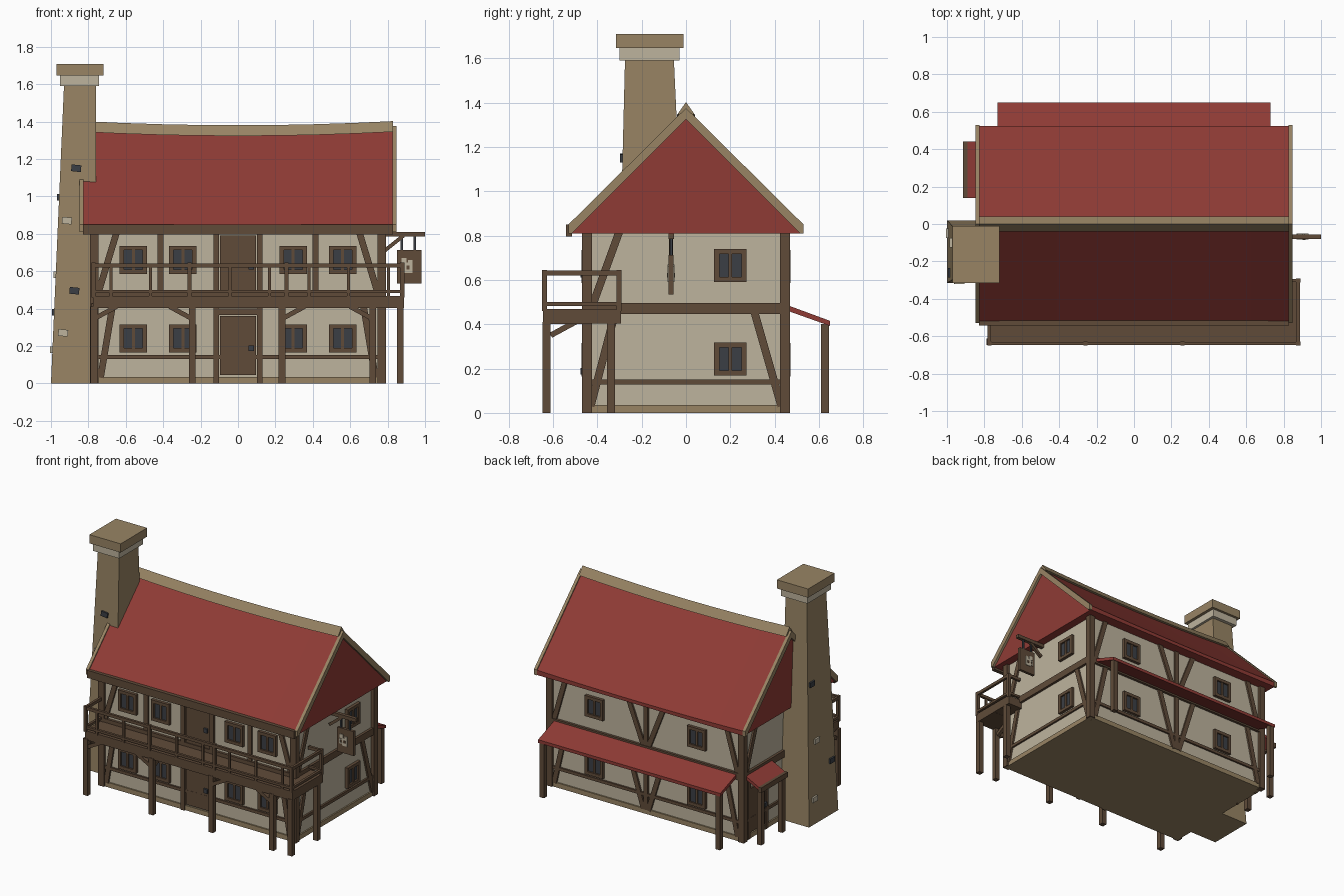
import bpy, bmesh, math
from mathutils import Matrix, Vector

if "Cube" in bpy.data.objects:
    bpy.data.objects.remove(bpy.data.objects["Cube"])


def material(name, *rgb):
    lin = [((c / 255 + 0.055) / 1.055) ** 2.4 for c in rgb] + [1]
    m = bpy.data.materials.new(name)
    m.use_nodes = True
    m.diffuse_color = lin
    m.node_tree.nodes["Principled BSDF"].inputs["Base Color"].default_value = lin
    return m


PLASTER = material("plaster", 190, 180, 158)
WOOD = material("dark wood", 96, 75, 57)
RED = material("red roof", 143, 59, 53)
STONE = material("tan stone", 152, 132, 100)
SLATE = material("slate grey", 59, 63, 69)
HOME = Matrix()


def finish(name, mat, bm):
    bmesh.ops.recalc_face_normals(bm, faces=bm.faces)
    me = bpy.data.meshes.new(name)
    bm.to_mesh(me)
    bm.free()
    me.materials.append(mat)
    ob = bpy.data.objects.new(name, me)
    bpy.context.collection.objects.link(ob)
    return ob


def box(name, mat, x, y, z, frame=HOME, tilt=0):
    """Box from three (low, high) ranges, optionally tilted in its wall plane."""
    mid = Vector([(a + b) / 2 for a, b in (x, y, z)])
    size = [abs(b - a) for a, b in (x, y, z)]
    bm = bmesh.new()
    bmesh.ops.create_cube(bm, size=1, matrix=frame @ Matrix.Translation(mid)
                          @ Matrix.Rotation(tilt, 4, 'Y') @ Matrix.Diagonal((*size, 1)))
    return finish(name, mat, bm)


def loft(name, mat, rings, frame=HOME):
    """Solid through matching rings of points."""
    bm = bmesh.new()
    vs = [[bm.verts.new(frame @ Vector(p)) for p in r] for r in rings]
    n = len(vs[0])
    for a, b in zip(vs, vs[1:]):
        for i in range(n):
            j = (i + 1) % n
            bm.faces.new((a[i], a[j], b[j], b[i]))
    bm.faces.new(vs[0])
    bm.faces.new(vs[-1])
    return finish(name, mat, bm)


def wall_frame(turn, dist):
    """Local x runs along the wall, local -y points out of it."""
    return Matrix.Rotation(math.radians(turn), 4, 'Z') @ Matrix.Translation((0, -dist, 0))


FRONT, RIGHT = wall_frame(0, .45), wall_frame(90, .77)
BACK, LEFT = wall_frame(180, .45), wall_frame(270, .77)


def timber(name, frame, a, b, w=.035, y=(-.013, .01)):
    """Straight timber between two (x, z) points on a wall."""
    dx, dz = b[0] - a[0], b[1] - a[1]
    half, cx, cz = math.hypot(dx, dz) / 2, (a[0] + b[0]) / 2, (a[1] + b[1]) / 2
    box(name, WOOD, (cx - half, cx + half), y, (cz - w / 2, cz + w / 2),
        frame, -math.atan2(dz, dx))


def window(frame, x, z):
    box("window_glass", SLATE, (x - .06, x + .06), (-.01, .01), (z - .06, z + .06), frame)
    for s in (-1, 1):
        box("window_jamb", WOOD, (x + s * .05, x + s * .073), (-.022, .01), (z - .075, z + .075), frame)
        box("window_rail", WOOD, (x - .052, x + .052), (-.022, .01), (z + s * .052, z + s * .075), frame)
    box("window_mullion", WOOD, (x - .008, x + .008), (-.018, .01), (z - .055, z + .055), frame)


def door(frame, x, z0, z1, w=.095):
    box("door", WOOD, (x - w, x + w), (-.012, .01), (z0, z1), frame)
    box("door_handle", SLATE, (x + .055, x + .085), (-.026, 0), ((z0 + z1) / 2 - .03, (z0 + z1) / 2), frame)


# Body
box("wall_core", PLASTER, (-.77, .77), (-.45, .45), (.02, .83))
box("plinth", STONE, (-.78, .78), (-.46, .46), (0, .035))
for sx in (-1, 1):
    for sy in (-1, 1):
        box("corner_post", WOOD, (sx * .745, sx * .792), (sy * .425, sy * .47), (0, .83))

# Horizontal beams on all walls
for frame, half in ((FRONT, .76), (BACK, .76), (RIGHT, .44), (LEFT, .44)):
    timber("floor_beam", frame, (-half, .47), (half, .47), .05, (-.018, .01))
    timber("sill_rail", frame, (-half, .14), (half, .14), .022)

# Front wall
for s in (-1, 1):
    timber("door_post", FRONT, (s * .116, 0), (s * .116, .82), .03, (-.02, .01))
    timber("upper_stud", FRONT, (s * .415, .48), (s * .415, .82), .033)
    timber("upper_brace", FRONT, (s * .645, .82), (s * .745, .49))
    timber("lower_brace", FRONT, (s * .665, .45), (s * .735, .03))
    for x in (.295, .56):
        for z in (.24, .66):
            window(FRONT, s * x, z)
door(FRONT, 0, .045, .36)
door(FRONT, 0, .49, .79)
box("door_lintel", WOOD, (-.13, .13), (-.02, .01), (.365, .4), FRONT)

# Right wall
timber("upper_brace", RIGHT, (-.42, .49), (-.3, .82))
timber("lower_brace", RIGHT, (-.43, .03), (-.32, .45))
timber("lower_brace", RIGHT, (.43, .03), (.31, .45))
window(RIGHT, .2, .665)
window(RIGHT, .2, .243)

# Back wall
for s in (-1, 1):
    for z0, z1 in ((.03, .45), (.49, .82)):
        timber("centre_brace", BACK, (s * .02, z0), (s * .15, z1))
        timber("corner_brace", BACK, (s * .735, z0), (s * .64, z1))
    for z in (.24, .66):
        window(BACK, s * .41, z)
timber("centre_stud", BACK, (0, .03), (0, .82))

# Left wall
timber("upper_brace", LEFT, (-.42, .49), (-.3, .82))
timber("upper_brace", LEFT, (.42, .49), (.3, .82))
door(LEFT, -.29, .045, .36, .08)
for u in (-.39, -.19):
    timber("side_door_post", LEFT, (u, 0), (u, .45), .03)


# Sagging roof
def sag(x):
    return -.022 * (1 - (x / .83) ** 2)


stations = [-.83 + 1.66 * i / 8 for i in range(9)]
loft("roof", RED, [[(x, -.525, .81), (x, -.525, .845 + sag(x) / 2), (x, 0, 1.365 + sag(x)),
                    (x, .525, .845 + sag(x) / 2), (x, .525, .81)] for x in stations])
loft("ridge_cap", STONE, [[(x, -.04, 1.345 + sag(x)), (x, 0, 1.402 + sag(x)),
                           (x, .04, 1.345 + sag(x)), (x, 0, 1.35 + sag(x))] for x in stations])
chevron = [(-.53, .81), (-.53, .85), (0, 1.375), (.53, .85),
           (.53, .81), (.515, .81), (0, 1.325), (-.515, .81)]
for s in (-1, 1):
    loft("barge_board", STONE, [[(s * x, y, z) for y, z in chevron] for x in (.825, .847)])
box("eave_board", WOOD, (-.83, .83), (-.542, -.515), (.795, .85))


# Chimney
def rect(x0, x1, y0, y1, z):
    return [(x0, y0, z), (x1, y0, z), (x1, y1, z), (x0, y1, z)]


loft("chimney_shaft", STONE, [rect(-1, -.76, -.315, .02, 0), rect(-.93, -.76, -.275, -.055, 1.6)])
box("chimney_neck", PLASTER, (-.952, -.742), (-.3, -.03), (1.59, 1.645))
box("chimney_cap", STONE, (-.97, -.72), (-.315, -.012), (1.645, 1.708))
for x, z, mat in ((-.865, 1.15, SLATE), (-.915, .87, PLASTER), (-.875, .495, SLATE), (-.935, .27, PLASTER)):
    y = -.315 + .025 * z
    box("chimney_front_stone", mat, (x - .026, x + .026), (y - .012, y + .02), (z - .018, z + .018), HOME, .1)
for y, z, mat in ((-.07, .995, SLATE), (-.1, .58, PLASTER), (-.26, .38, SLATE), (-.05, .18, PLASTER)):
    x = -1 + .044 * z
    box("chimney_side_stone", mat, (x - .012, x + .02), (y - .026, y + .026), (z - .018, z + .018))

# Balcony deck and posts
box("balcony_deck", WOOD, (-.775, .887), (-.645, -.45), (.402, .468))
box("balcony_wing", WOOD, (.77, .887), (-.6, -.293), (.403, .467))
posts = [(x, -.63) for x in (-.77, -.245, .235, .72, .868)] + [(.868, -.338)]
for x, y in posts:
    box("balcony_post", WOOD, (x - .018, x + .018), (y - .018, y + .018), (0, .41))
for x, s in ((-.77, 1), (-.245, -1), (.235, 1), (.72, -1)):
    timber("balcony_brace", FRONT, (x, .345), (x + s * .12, .41), .025, (-.195, -.165))
for x in (-.77, -.245, .235, .72):
    timber("deck_brace", wall_frame(90, x), (-.61, .35), (-.49, .415), .025, (-.012, .012))

# Balcony railing
for z0, z1 in ((.483, .5), (.62, .642)):
    box("front_rail", WOOD, (-.782, .887), (-.648, -.63), (z0, z1))
    box("right_rail", WOOD, (.869, .887), (-.648, -.293), (z0, z1))
    box("return_rail", WOOD, (.78, .887), (-.311, -.293), (z0, z1))
    box("left_rail", WOOD, (-.782, -.764), (-.648, -.45), (z0, z1))
for x, y in ((-.773, -.639), (-.26, -.639), (.26, -.639), (.878, -.639), (.878, -.302)):
    box("rail_post", WOOD, (x - .011, x + .011), (y - .011, y + .011), (.46, .645))
for i in range(8):
    x = -.68 + i * .212
    box("baluster", WOOD, (x - .008, x + .008), (-.646, -.632), (.46, .63))


# Lean-to canopies
def canopy(name, frame, u0, u1, y0, y1, inset):
    section = [(y0, .485), (y1, .415), (y1, .392), (y0, .46)]
    loft(name, RED, [[(u, y, z) for y, z in section] for u in (u0, u1)], frame)
    for u in (u0 + inset, u1 - inset):
        box(name + "_post", WOOD, (u - .018, u + .018), (y1 + .005, y1 + .04), (0, .402), frame)


canopy("back_canopy", BACK, -.73, .73, -.01, -.2, .025)
canopy("side_canopy", LEFT, -.44, -.14, 0, -.138, .03)
box("side_canopy_fascia", WOOD, (-.442, -.138), (-.143, -.12), (.388, .425), LEFT)

# Hanging sign
box("sign_arm", WOOD, (.77, 1), (-.08, -.055), (.785, .81))
timber("sign_brace", HOME, (.785, .71), (.885, .79), .02, (-.077, -.058))
for x in (.875, .945):
    box("sign_hanger", SLATE, (x - .006, x + .006), (-.073, -.062), (.7, .79))
box("sign_board", WOOD, (.85, .982), (-.078, -.057), (.535, .712))
for y in ((-.083, -.077), (-.058, -.052)):
    box("mug_body", PLASTER, (.89, .932), y, (.59, .645))
    box("mug_foam", PLASTER, (.873, .9), y, (.64, .67))
    box("mug_foam", PLASTER, (.91, .932), y, (.64, .66))
    box("mug_handle", PLASTER, (.868, .875), y, (.605, .632))
    for z in (.605, .632):
        box("mug_handle", PLASTER, (.868, .892), y, (z - .004, z + .004))
for y in ((-.085, -.08), (-.055, -.05)):
    box("mug_mark", WOOD, (.902, .918), y, (.61, .63))
